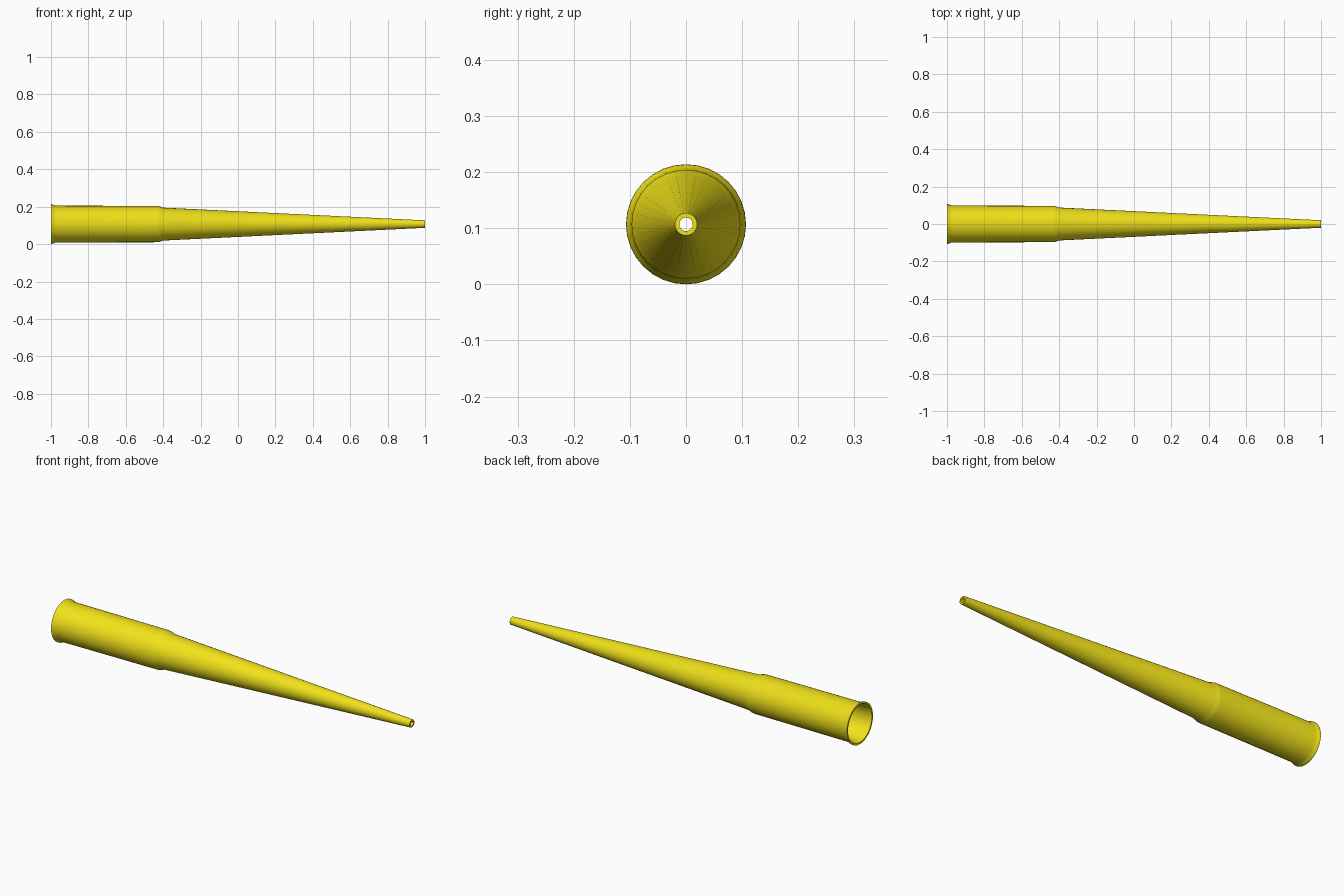
import bpy, bmesh, math

if "Cube" in bpy.data.objects:
    bpy.data.objects.remove(bpy.data.objects["Cube"])

SIDES = 32
AXIS_Z = 0.107

# Closed wall profile (x, radius): outside from mouth to tip, then back inside
profile = [
    (-1.0, 0.107), (-0.993, 0.106), (-0.985, 0.102), (-0.975, 0.099),
    (-0.43, 0.097), (-0.415, 0.094), (-0.40, 0.088), (1.0, 0.020),
    (1.0, 0.012), (-0.40, 0.079), (-0.43, 0.088), (-0.975, 0.091),
    (-1.0, 0.098),
]


def lathe(name, points, sides):
    """Spin a closed (x, radius) profile around the long axis."""
    bm = bmesh.new()
    rings = []
    for x, r in points:
        ring = []
        for i in range(sides):
            a = 2 * math.pi * i / sides
            ring.append(bm.verts.new((x, r * math.cos(a), AXIS_Z + r * math.sin(a))))
        rings.append(ring)
    for k, ring in enumerate(rings):
        nxt = rings[(k + 1) % len(rings)]
        for i in range(sides):
            j = (i + 1) % sides
            bm.faces.new((ring[i], ring[j], nxt[j], nxt[i]))
    bmesh.ops.recalc_face_normals(bm, faces=bm.faces)
    mesh = bpy.data.meshes.new(name)
    bm.to_mesh(mesh)
    bm.free()
    obj = bpy.data.objects.new(name, mesh)
    bpy.context.collection.objects.link(obj)
    return obj


# Hollow tapered tip with flared collar
tip = lathe("pipette_tip", profile, SIDES)
yellow = bpy.data.materials.new("yellow_plastic")
yellow.diffuse_color = (0.88, 0.76, 0.01, 1)
yellow.use_nodes = True
yellow.node_tree.nodes["Principled BSDF"].inputs["Base Color"].default_value = yellow.diffuse_color
tip.data.materials.append(yellow)

bpy.context.view_layer.objects.active = tip
tip.select_set(True)
bpy.ops.object.shade_smooth_by_angle(angle=math.radians(30))
